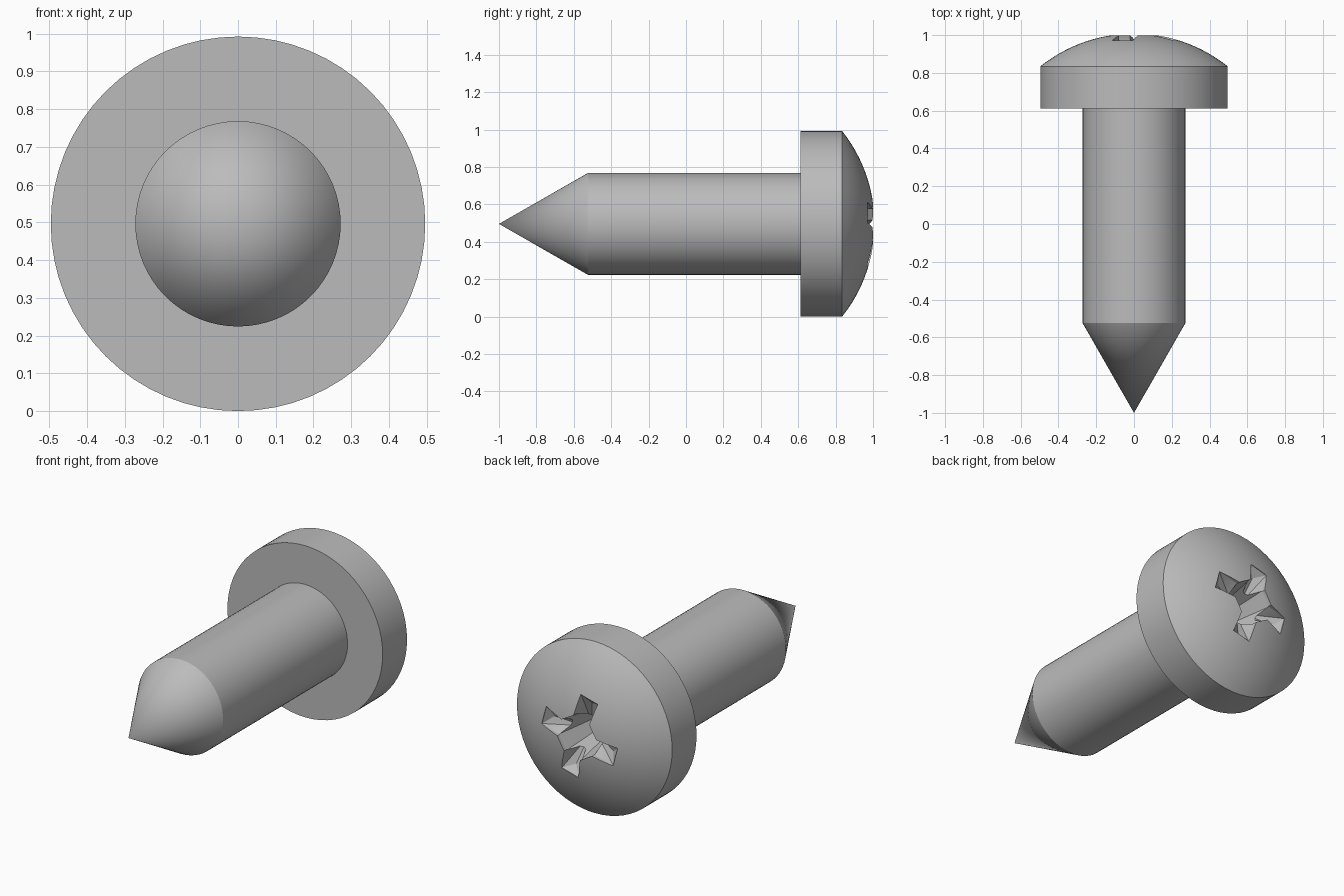
import bpy, bmesh
from math import sin, cos, pi, radians, sqrt
from mathutils import Vector

cube = bpy.data.objects.get("Cube")
if cube:
    bpy.data.objects.remove(cube, do_unlink=True)

HEAD_R = 0.496       # head radius, also the height of the long axis
SHAFT_R = 0.272
UNDERSIDE, RIM, APEX = 0.612, 0.835, 1.008
SEGMENTS = 64

steel = bpy.data.materials.new("plain_grey")
steel.use_nodes = True
grey = (0.5, 0.5, 0.5, 1)
steel.diffuse_color = grey
steel.node_tree.nodes["Principled BSDF"].inputs["Base Color"].default_value = grey


def finish(bm, name):
    """Turn a bmesh into a linked object."""
    bmesh.ops.recalc_face_normals(bm, faces=bm.faces)
    mesh = bpy.data.meshes.new(name)
    bm.to_mesh(mesh)
    bm.free()
    mesh.materials.append(steel)
    obj = bpy.data.objects.new(name, mesh)
    bpy.context.collection.objects.link(obj)
    return obj


def lathe(name, profile):
    """Spin (radius, y) points around the long axis."""
    bm = bmesh.new()
    verts = [bm.verts.new((r, y, HEAD_R)) for r, y in profile]
    edges = [bm.edges.new(pair) for pair in zip(verts, verts[1:])]
    bmesh.ops.spin(bm, geom=verts + edges, cent=(0, 0, HEAD_R), axis=(0, 1, 0),
                   angle=2 * pi, steps=SEGMENTS, use_duplicate=False)
    bmesh.ops.remove_doubles(bm, verts=bm.verts, dist=0.0001)
    return finish(bm, name)


def place(u, v, y, turn):
    """Point along (u) and across (v) a recess arm, at depth y."""
    return Vector((u * cos(turn) - v * sin(turn), y,
                   HEAD_R + u * sin(turn) + v * cos(turn)))


def hull(name, points):
    bm = bmesh.new()
    verts = [bm.verts.new(p) for p in points]
    result = bmesh.ops.convex_hull(bm, input=verts)
    loose = [v for v in result["geom_interior"] if isinstance(v, bmesh.types.BMVert)]
    bmesh.ops.delete(bm, geom=loose, context='VERTS')
    obj = finish(bm, name)
    obj.hide_render = True
    return obj


def smooth(obj):
    bpy.ops.object.select_all(action='DESELECT')
    obj.select_set(True)
    bpy.context.view_layer.objects.active = obj
    bpy.ops.object.shade_smooth_by_angle(angle=radians(25))


# Shaft with its conical point
shaft = lathe("pointed_shaft", [(0, -1), (SHAFT_R, -0.525), (SHAFT_R, UNDERSIDE)])

# Head: short cylinder with a spherical dome
rise = APEX - RIM
ball = (HEAD_R ** 2 + rise ** 2) / (2 * rise)
steps = 14
dome = []
for i in range(steps + 1):
    r = HEAD_R * (1 - i / steps)
    dome.append((r, APEX - ball + sqrt(ball ** 2 - r ** 2)))
head = lathe("domed_head", [(0, UNDERSIDE), (HEAD_R, UNDERSIDE)] + dome)

# Cross recess: a tapered eight-sided pit and four V-shaped arms
turns = [radians(15 + 90 * k) for k in range(4)]
pit = []
for turn in turns:
    for side in (-1, 1):
        pit.append(place(0.117, side * 0.05, 1.05, turn))
        pit.append(place(0.117, side * 0.05, 0.98, turn))
        pit.append(place(0.075, side * 0.032, 0.74, turn))
cutters = [hull("pit_cutter", pit)]
for turn in turns:
    arm = [place(0.195, 0, 0.93, turn), place(0.04, 0, 0.87, turn)]
    for side in (-1, 1):
        for top in (0, 1):
            arm.append(place(0.236, side * 0.056, 1.05 if top else 0.968, turn))
            arm.append(place(0.04, side * 0.05, 1.05 if top else 0.985, turn))
    cutters.append(hull("arm_cutter", arm))

for cutter in cutters:
    cut = head.modifiers.new("recess", 'BOOLEAN')
    cut.operation = 'DIFFERENCE'
    cut.solver = 'EXACT'
    cut.object = cutter

# Bake the cuts and drop the cutters
bpy.context.view_layer.update()
baked = bpy.data.meshes.new_from_object(
    head.evaluated_get(bpy.context.evaluated_depsgraph_get()))
head.modifiers.clear()
head.data = baked
for cutter in cutters:
    bpy.data.objects.remove(cutter, do_unlink=True)

for part in (shaft, head):
    smooth(part)
